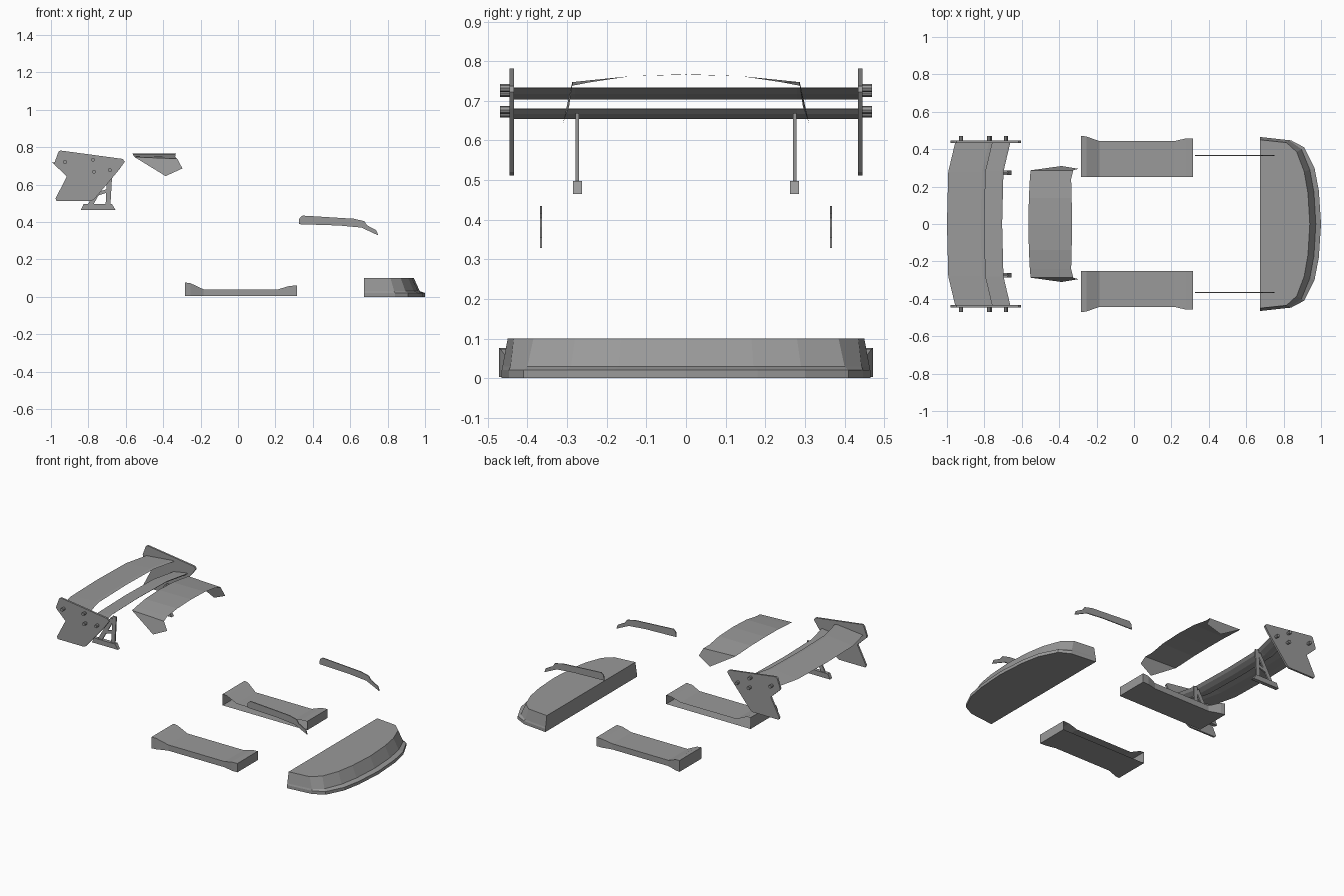
import bpy, bmesh, math
from mathutils import Vector

cube = bpy.data.objects.get("Cube")
if cube:
    bpy.data.objects.remove(cube, do_unlink=True)

grey = bpy.data.materials.new("plain grey")
grey.use_nodes = True
colour = (0.32, 0.32, 0.32, 1)
grey.diffuse_color = colour
grey.node_tree.nodes["Principled BSDF"].inputs["Base Color"].default_value = colour


def finish(name, bm):
    bmesh.ops.recalc_face_normals(bm, faces=bm.faces)
    mesh = bpy.data.meshes.new(name)
    bm.to_mesh(mesh)
    bm.free()
    mesh.materials.append(grey)
    obj = bpy.data.objects.new(name, mesh)
    bpy.context.collection.objects.link(obj)
    return obj


def loft(name, rings, closed=True, caps=True):
    """Skin a row of rings that all have the same point count."""
    bm = bmesh.new()
    rows = [[bm.verts.new(p) for p in ring] for ring in rings]
    n = len(rows[0])
    for a, b in zip(rows, rows[1:]):
        for i in range(n if closed else n - 1):
            j = (i + 1) % n
            bm.faces.new((a[i], a[j], b[j], b[i]))
    if caps:
        bm.faces.new(rows[0][::-1])
        bm.faces.new(rows[-1])
    return finish(name, bm)


def plate(name, outline, y, thick):
    """Upright plate from an x, z outline."""
    return loft(name, [[(x, y + s * thick / 2, z) for x, z in outline] for s in (-1, 1)])


def strut(name, a, b, y, width, thick):
    """Flat bar between two x, z points."""
    a, b = Vector(a), Vector(b)
    side = (b - a).orthogonal().normalized() * width / 2
    return plate(name, [a - side, a + side, b + side, b - side], y, thick)


def mirrored(half):
    return half + [(x, -y) for x, y in half[::-1] if y > 0]


# Front splitter: lip, step and sloped bumper above
lip = mirrored([(0.675, 0.465), (0.84, 0.447), (0.91, 0.41), (0.965, 0.3), (0.988, 0.18), (1.0, 0)])
step = mirrored([(0.675, 0.463), (0.835, 0.443), (0.895, 0.4), (0.94, 0.29), (0.962, 0.17), (0.972, 0)])
top = mirrored([(0.675, 0.45), (0.815, 0.435), (0.87, 0.385), (0.91, 0.28), (0.93, 0.165), (0.94, 0)])
levels = [(lip, 0), (lip, 0.02), (step, 0.03), (top, 0.1)]
loft("front_splitter", [[(x, y, z) for x, y in ring] for ring, z in levels])

# Rear wing elements, swept forward at the tips
foil = [(0, 0.42), (0.25, 0.1), (0.55, 0), (0.85, 0.45), (1, 0.95), (0.9, 1), (0.5, 0.75)]
stations = [(-0.44, 0.045), (-0.28, 0.007), (0, 0), (0.28, 0.007), (0.44, 0.045)]
for name, x0, chord, z0, height in (("upper_wing", -1.0, 0.2, 0.703, 0.031),
                                    ("lower_wing", -0.805, 0.1, 0.654, 0.027)):
    loft(name, [[(x0 + sweep + u * chord, y, z0 + v * height) for u, v in foil]
                for y, sweep in stations])

# Roof panel with folded side flaps: y, rear x and z, front x and z
half_roof = [(0.31, -0.387, 0.645, -0.297, 0.686), (0.287, -0.553, 0.747, -0.325, 0.738),
             (0.24, -0.557, 0.752, -0.336, 0.747), (0.14, -0.562, 0.762, -0.333, 0.762),
             (0, -0.565, 0.766, -0.332, 0.767)]
columns = half_roof + [(-c[0],) + c[1:] for c in half_roof[-2::-1]]
roof = loft("roof_panel", [[(xr, y, zr), (xf, y - math.copysign(0.015, y) * (abs(y) > 0.3), zf)]
                           for y, xr, zr, xf, zf in columns], closed=False, caps=False)
if sum(p.normal.z for p in roof.data.polygons) < 0:
    roof.data.flip_normals()

end_outline = [(-0.95, 0.782), (-0.617, 0.737), (-0.605, 0.722), (-0.635, 0.68), (-0.77, 0.52),
               (-0.785, 0.512), (-0.97, 0.512), (-0.976, 0.525), (-0.915, 0.643),
               (-0.98, 0.705), (-0.982, 0.715), (-0.96, 0.775)]
blade_outline = [(0.325, 0.388), (0.328, 0.42), (0.345, 0.434), (0.62, 0.417), (0.675, 0.404),
                 (0.69, 0.382), (0.74, 0.355), (0.75, 0.328), (0.66, 0.37), (0.54, 0.381)]
# Skirt stations: x, outer y, top z
skirt_path = [(-0.284, 0.472, 0.076), (-0.255, 0.468, 0.073), (-0.185, 0.443, 0.04),
              (0.215, 0.443, 0.04), (0.275, 0.457, 0.058), (0.316, 0.458, 0.06)]

for side, s in (("left", 1), ("right", -1)):
    # Side skirt, a shell open on its inner side
    loft("side_skirt_" + side, [[(x, s * 0.25, 0.003), (x, s * y, 0.003), (x, s * y, z), (x, s * 0.25, z)]
                                for x, y, z in skirt_path], closed=False)
    # Thin blade above the front wheel
    plate("fender_blade_" + side, blade_outline, s * 0.366, 0.006)
    # Wing end plate and its bolts
    plate("end_plate_" + side, end_outline, s * 0.44, 0.012)
    for i, (x, z) in enumerate([(-0.925, 0.72), (-0.775, 0.732), (-0.77, 0.668), (-0.685, 0.677)]):
        ring = [(x + 0.01 * math.cos(k * math.tau / 8), z + 0.01 * math.sin(k * math.tau / 8)) for k in range(8)]
        plate(f"bolt_{side}_{i + 1}", ring, s * 0.455, 0.03)
    # Wing mount: foot, upright and braces
    foot = [(-0.84, 0.465), (-0.655, 0.465), (-0.675, 0.497), (-0.825, 0.497)]
    plate("mount_foot_" + side, foot, s * 0.274, 0.023)
    strut("mount_upright_" + side, (-0.695, 0.49), (-0.685, 0.668), s * 0.274, 0.026, 0.009)
    strut("mount_brace_" + side, (-0.79, 0.49), (-0.7, 0.65), s * 0.274, 0.026, 0.009)
    strut("mount_tie_" + side, (-0.765, 0.545), (-0.69, 0.57), s * 0.274, 0.018, 0.009)
